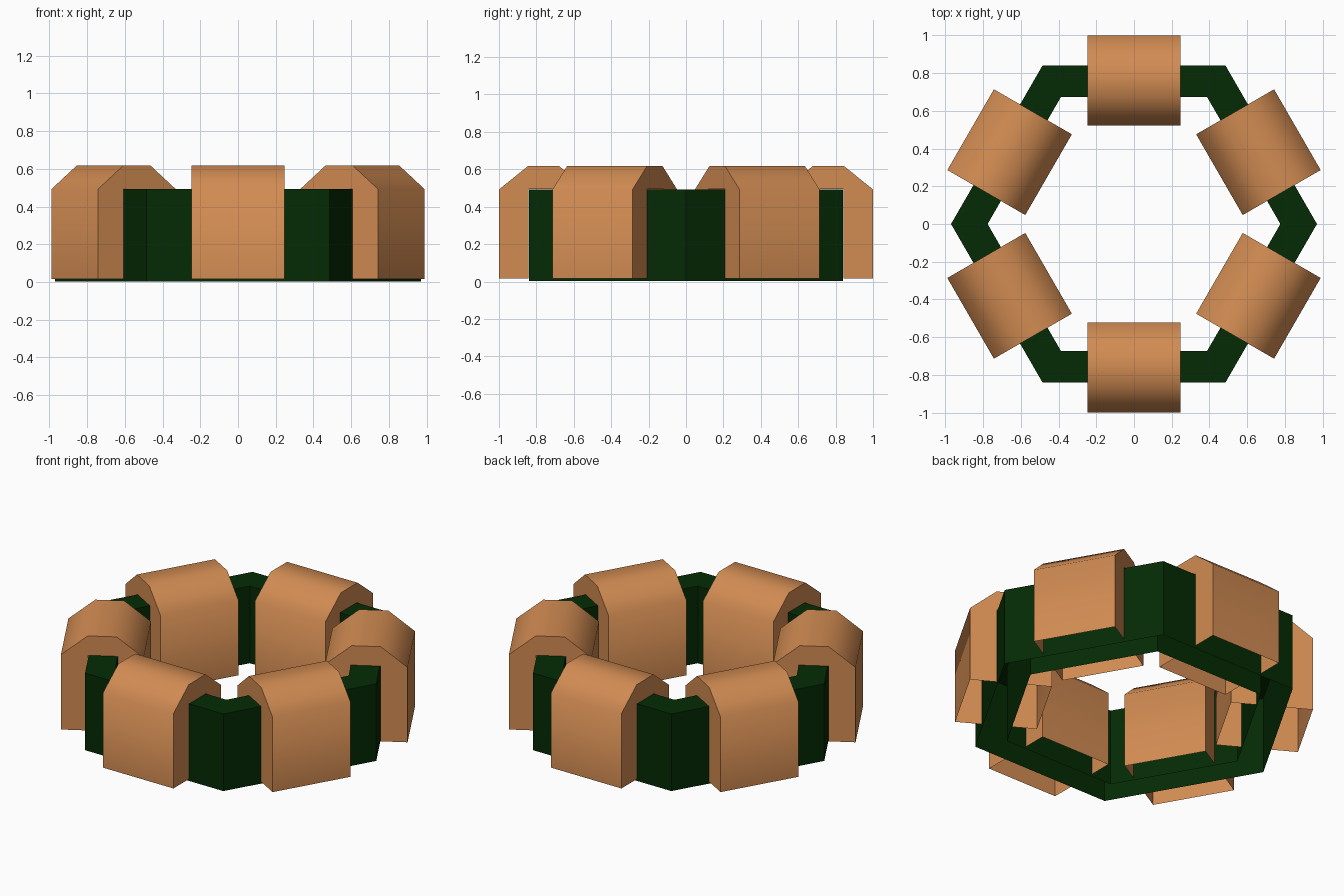
import bpy, bmesh, math

if "Cube" in bpy.data.objects:
    bpy.data.objects.remove(bpy.data.objects["Cube"])

def material(name, rgb):
    m = bpy.data.materials.new(name)
    m.diffuse_color = (*rgb, 1)
    m.use_nodes = True
    m.node_tree.nodes["Principled BSDF"].inputs["Base Color"].default_value = m.diffuse_color
    return m

COPPER = material("copper", (0.64, 0.26, 0.085))
GREEN = material("dark green", (0.0015, 0.024, 0.0015))

def make_object(name, bm, mat):
    me = bpy.data.meshes.new(name)
    bm.to_mesh(me)
    bm.free()
    me.materials.append(mat)
    ob = bpy.data.objects.new(name, me)
    bpy.context.collection.objects.link(ob)
    return ob

# Hexagonal core ring, mitred corners on the x axis, hollow and open underneath
bm = bmesh.new()
section = [(0.97, 0.003), (0.97, 0.492), (0.776, 0.492), (0.776, 0.003)]
rings = []
for i in range(6):
    a = math.radians(60 * i)
    rings.append([bm.verts.new((r * math.cos(a), r * math.sin(a), z)) for r, z in section])
for i in range(6):
    p, q = rings[i], rings[(i + 1) % 6]
    for k in range(3):
        bm.faces.new((p[k], q[k], q[k + 1], p[k + 1]))
make_object("hexagonal_core", bm, GREEN)

# Arched winding profile (radius, z): outer skin first, then the arch opening
BOTTOM, SHOULDER, TOP = 0.017, 0.492, 0.617
profile = [(1.0, BOTTOM), (1.0, SHOULDER), (0.845, TOP), (0.678, TOP),
           (0.523, SHOULDER), (0.523, BOTTOM),
           (0.670, BOTTOM), (0.670, 0.494), (0.843, 0.494), (0.843, BOTTOM)]
HALF = 0.247

def winding(index):
    bm = bmesh.new()
    near, far = [[bm.verts.new((r, s * HALF, z)) for r, z in profile] for s in (-1, 1)]
    # Outer skin only: the winding is an open shell around the core
    for k in range(5):
        bm.faces.new((near[k], far[k], far[k + 1], near[k + 1])[::-1])
    # End caps split into outer leg, arch and inner leg
    for ids in ((0, 1, 8, 9), (1, 2, 8), (2, 3, 7, 8), (3, 4, 7), (4, 5, 6, 7)):
        bm.faces.new([near[i] for i in reversed(ids)])
        bm.faces.new([far[i] for i in ids])
    bmesh.ops.recalc_face_normals(bm, faces=bm.faces)
    # Make sure the skin points outwards
    bm.faces.ensure_lookup_table()
    if bm.faces[2].normal.z < 0:
        bmesh.ops.reverse_faces(bm, faces=bm.faces)
    ob = make_object(f"copper_winding_{index + 1}", bm, COPPER)
    ob.rotation_euler.z = math.radians(30 + 60 * index)
    bpy.ops.object.select_all(action='DESELECT')
    ob.select_set(True)
    bpy.context.view_layer.objects.active = ob
    bpy.ops.object.shade_smooth_by_angle(angle=math.radians(60))

for i in range(6):
    winding(i)
